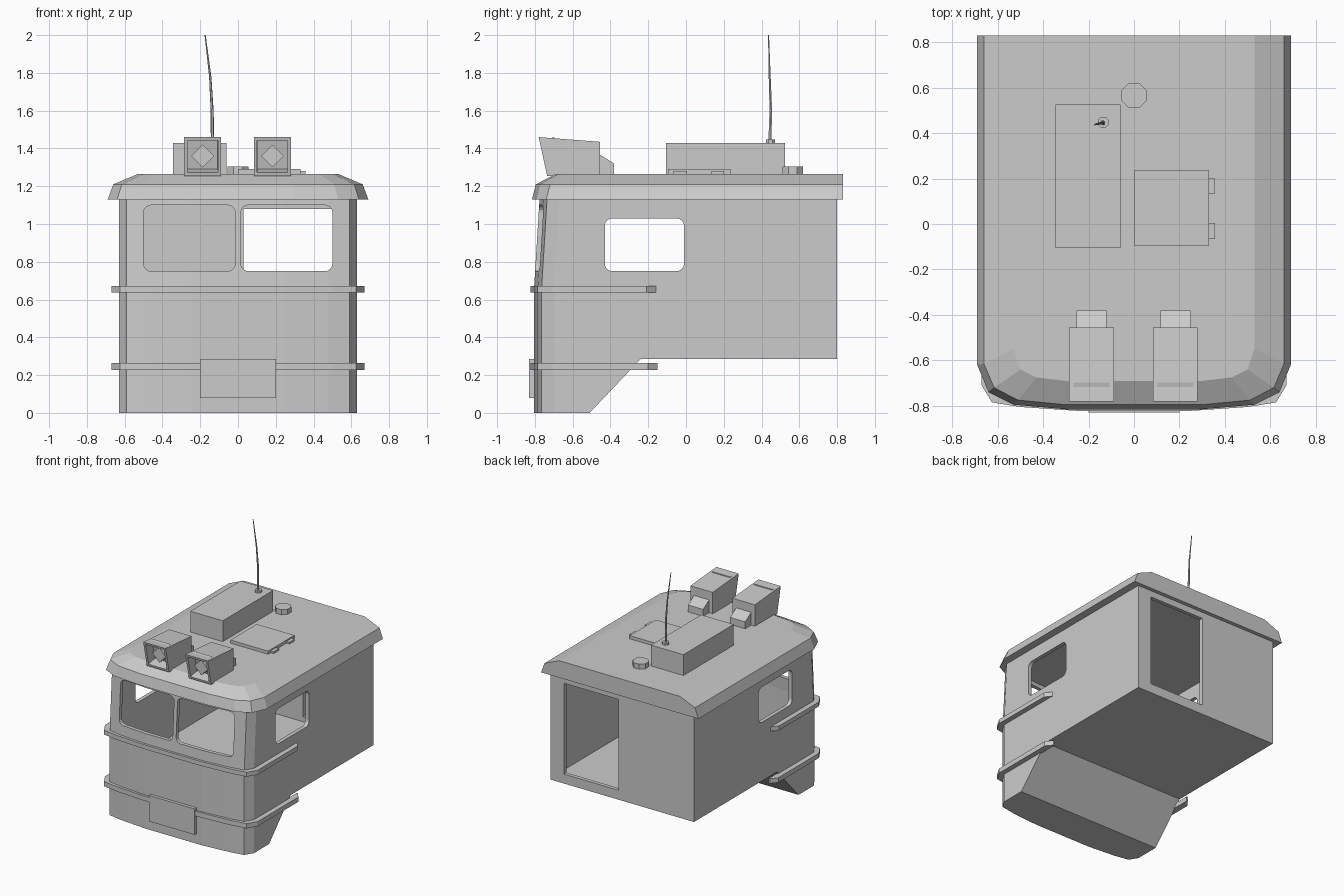
import bpy, bmesh, math
from mathutils import Matrix, Vector

if "Cube" in bpy.data.objects:
    bpy.data.objects.remove(bpy.data.objects["Cube"])


def finish(name, bm):
    bmesh.ops.recalc_face_normals(bm, faces=bm.faces)
    me = bpy.data.meshes.new(name)
    bm.to_mesh(me)
    bm.free()
    ob = bpy.data.objects.new(name, me)
    bpy.context.collection.objects.link(ob)
    return ob


def loft_bm(rings):
    bm = bmesh.new()
    vs = [[bm.verts.new(p) for p in r] for r in rings]
    n = len(rings[0])
    for a, b in zip(vs, vs[1:]):
        for i in range(n):
            j = (i + 1) % n
            bm.faces.new((a[i], a[j], b[j], b[i]))
    bm.faces.new(vs[0])
    bm.faces.new(vs[-1])
    bmesh.ops.recalc_face_normals(bm, faces=bm.faces)
    return bm


def prism_bm(pts, axis, a, b):
    def place(p, c):
        q = list(p)
        q.insert(axis, c)
        return q
    return loft_bm([[place(p, c) for p in pts] for c in (a, b)])


def box(name, x0, x1, y0, y1, z0, z1):
    return finish(name, prism_bm([(x0, y0), (x1, y0), (x1, y1), (x0, y1)], 2, z0, z1))


def cyl(name, center, r, depth, n, axis='Z', turn=0.0):
    bm = bmesh.new()
    m = Matrix.Translation(center)
    if axis == 'Y':
        m = m @ Matrix.Rotation(math.pi / 2, 4, 'X')
    m = m @ Matrix.Rotation(turn, 4, 'Z')
    bmesh.ops.create_cone(bm, cap_ends=True, segments=n, radius1=r, radius2=r, depth=depth, matrix=m)
    return finish(name, bm)


def mirror(half):
    return half + [(-x, y) for x, y in reversed(half)]


def rounded(a0, a1, b0, b1, r=0.04, n=4):
    pts = []
    for k, (a, b) in enumerate([(a1 - r, b1 - r), (a0 + r, b1 - r), (a0 + r, b0 + r), (a1 - r, b0 + r)]):
        for i in range(n + 1):
            t = math.pi / 2 * (k + i / n)
            pts.append((a + r * math.cos(t), b + r * math.sin(t)))
    return pts


def cut(target, bm):
    cutter = finish("cutter", bm)
    cutter.hide_render = True
    mod = target.modifiers.new("cut", 'BOOLEAN')
    mod.object, mod.operation, mod.solver = cutter, 'DIFFERENCE', 'EXACT'
    bpy.context.view_layer.objects.active = target
    bpy.ops.object.modifier_apply(modifier=mod.name)
    bpy.data.objects.remove(cutter)


# Cab body: faceted front, upper half leaning back
front = [(0.63, -0.70), (0.59, -0.765), (0.48, -0.785), (0.25, -0.805)]


def cab_ring(z, lean, t=0.0):
    half = [(0.63 - t, 0.80 - t)] + [(x - t * (x > 0.5), y + lean + t) for x, y in front]
    return [(x, y, z) for x, y in mirror(half)]


body = finish("cab_body", loft_bm([cab_ring(0, 0), cab_ring(0.65, 0), cab_ring(1.14, 0.03)]))
cut(body, prism_bm([(-0.605, -0.1), (1, -0.1), (1, 0.285), (-0.24, 0.285)], 0, -1, 1))
cut(body, loft_bm([cab_ring(0.32, 0, 0.03), cab_ring(0.65, 0, 0.03), cab_ring(1.2, 0.033, 0.03)]))

# Window and door openings
for x0, x1 in ((-0.50, -0.015), (0.015, 0.50)):
    cut(body, prism_bm(rounded(x0, x1, 0.75, 1.10), 1, -1, -0.6))
cut(body, prism_bm(rounded(-0.43, -0.01, 0.75, 1.03), 0, -1, 1))
cut(body, prism_bm([(0.03, 0.36), (0.51, 0.36), (0.51, 1.08), (0.03, 1.08)], 1, 0.7, 1))

# Roof with two chamfer bands, square at the back
roof_rings = [
    (1.13, [(0.69, 0.83), (0.69, -0.62), (0.64, -0.74), (0.53, -0.795), (0.30, -0.815)]),
    (1.21, [(0.66, 0.83), (0.66, -0.615), (0.615, -0.72), (0.51, -0.775), (0.30, -0.795)]),
    (1.265, [(0.53, 0.83), (0.53, -0.55), (0.50, -0.64), (0.43, -0.675), (0.30, -0.69)])]
finish("roof", loft_bm([[(x, y, z) for x, y in mirror(h)] for z, h in roof_rings]))

# Wrap-around rub rails
for name, z0, z1, end in (("upper_rail", 0.637, 0.672, -0.16), ("lower_rail", 0.227, 0.265, -0.15)):
    outer = [(0.63, end), (0.67, end - 0.05), (0.67, -0.71), (0.625, -0.785), (0.50, -0.805), (0.25, -0.822)]
    inner = [(0.62, end)] + [(x - 0.01 * (x > 0.5), y + 0.01) for x, y in front]
    finish(name, prism_bm(mirror(outer) + mirror(inner)[::-1], 2, z0, z1))

# Front plate
box("front_plate", -0.20, 0.20, -0.83, -0.78, 0.08, 0.285)

# Hooded headlights with a rear housing and a diamond lamp
for side, cx in (("left", -0.187), ("right", 0.182)):
    bm = prism_bm([(-0.78, 1.46), (-0.455, 1.435), (-0.455, 1.255), (-0.735, 1.255)], 0, cx - 0.098, cx + 0.098)
    face = min(bm.faces, key=lambda f: f.calc_center_median().y)
    bmesh.ops.inset_individual(bm, faces=[face], thickness=0.025, depth=0)
    bmesh.ops.inset_individual(bm, faces=[face], thickness=0.001, depth=-0.08)
    finish(side + "_headlight", bm)
    finish(side + "_headlight_rear", prism_bm(
        [(-0.46, 1.37), (-0.38, 1.32), (-0.38, 1.255), (-0.46, 1.255)], 0, cx - 0.066, cx + 0.066))
    cyl(side + "_lamp", (cx, -0.69, 1.36), 0.06, 0.06, 4, 'Y')

# Roof equipment: long box, hatch with hinges, vent
box("roof_box", -0.345, -0.06, -0.105, 0.525, 1.255, 1.43)
box("hatch", 0.0, 0.33, -0.095, 0.235, 1.255, 1.29)
for i, (y0, y1) in enumerate(((-0.065, 0.005), (0.135, 0.20))):
    box(f"hatch_hinge_{i + 1}", 0.325, 0.357, y0, y1, 1.255, 1.28)
cyl("roof_vent", (0, 0.565, 1.28), 0.06, 0.05, 8, turn=math.pi / 8)

# Whip antenna, tapering and bending
cyl("antenna_base", (-0.135, 0.447, 1.437), 0.026, 0.02, 8, turn=math.pi / 8)
path = [(-0.135, 0.444, 1.44, 0.009), (-0.137, 0.449, 1.60, 0.008),
        (-0.147, 0.443, 1.78, 0.006), (-0.174, 0.437, 2.0, 0.003)]
rings = [[(x + r * math.cos(k * math.pi / 3), y + r * math.sin(k * math.pi / 3), z) for k in range(6)]
         for x, y, z, r in path]
finish("antenna", loft_bm(rings))
